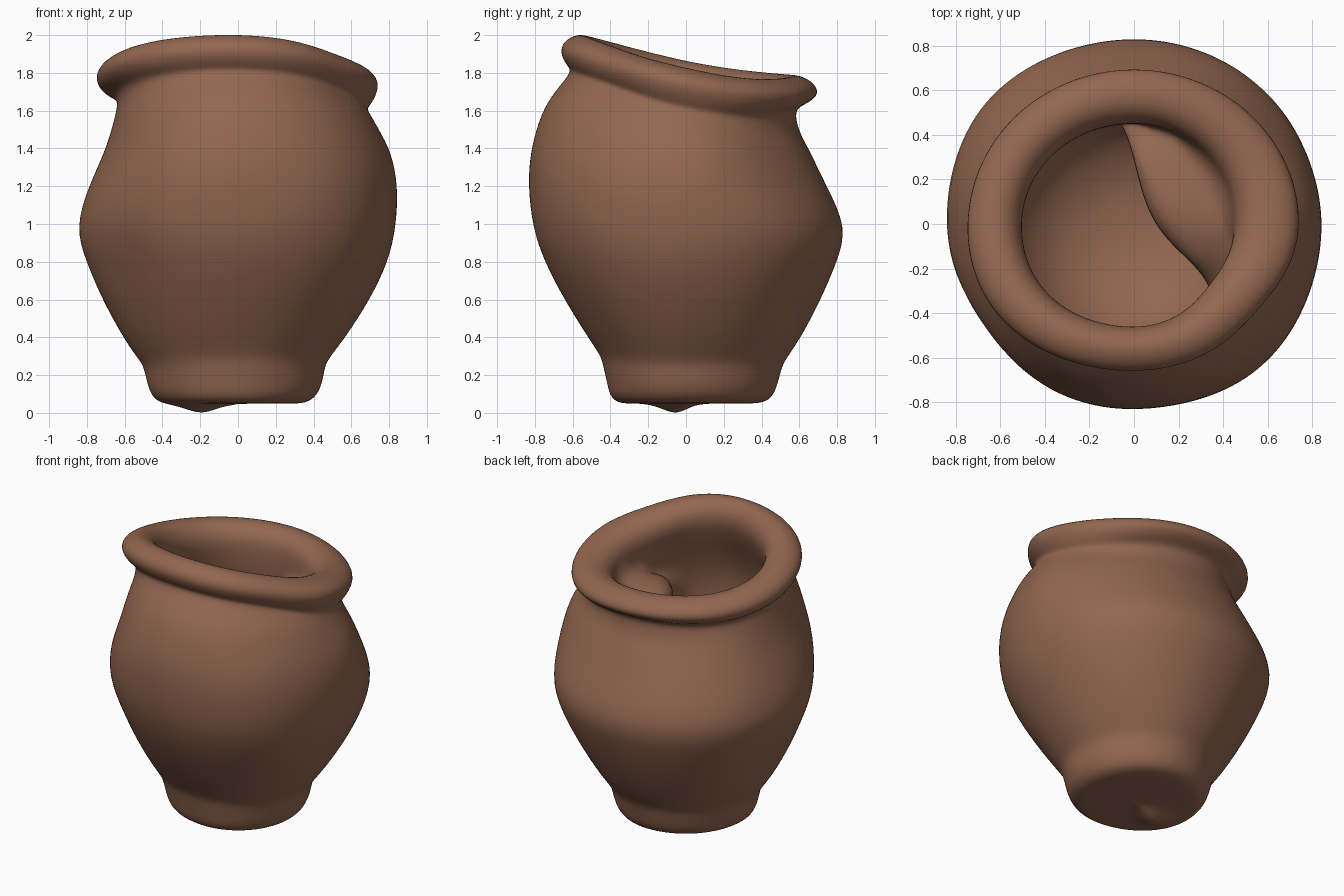
import bpy, bmesh, math

N = 56  # points around each ring


def bump(a, centre, width):
    d = (math.degrees(a) - centre + 180) % 360 - 180
    return math.exp(-(d / width) ** 2)


def near(z, centre, width):
    return math.exp(-((z - centre) / width) ** 2)


def lift(a):
    """Height change of the warped mouth: high at the front, low at the back."""
    s = math.sin(a)
    h = -0.1125 * s + 0.0525 * s * s + 0.05 * s * (s * s - 1)
    return h + .04 * bump(a, 150, 45) - .03 * bump(a, 325, 35)


# ring: z, mouth tilt weight, left, right, front, back
foot_and_body = [
    (0.05, 0, .10, .10, .10, .10), (0.05, 0, .20, .19, .19, .20),
    (0.05, 0, .31, .28, .28, .30),
    (0.05, 0, .41, .36, .36, .41), (0.09, 0, .46, .42, .405, .465),
    (0.17, 0, .485, .45, .42, .49), (0.25, 0, .50, .46, .44, .51),
    (0.30, 0, .54, .49, .45, .54), (0.40, 0, .61, .57, .52, .61),
    (0.60, 0, .72, .70, .645, .715), (0.80, 0, .805, .795, .75, .80),
    (0.98, 0, .862, .835, .81, .855), (1.20, 0, .79, .85, .83, .745),
    (1.38, 0, .705, .815, .82, .66), (1.50, .55, .665, .75, .765, .61),
    (1.57, .85, .645, .71, .69, .59),
]
rim = [
    (1.645, 1, .63, .68, .60, .575), (1.675, 1, .72, .71, .63, .65),
    (1.745, 1, .757, .757, .67, .712), (1.81, 1, .72, .72, .645, .67),
    (1.845, 1, .64, .62, .57, .59), (1.83, 1, .56, .52, .51, .51),
    (1.77, 1, .51, .46, .465, .46), (1.69, 1, .495, .45, .455, .45),
]
cavity = [
    (1.58, .9, .53, .46, .50, .45), (1.45, .4, .58, .48, .61, .46),
    (1.30, 0, .61, .50, .65, .48), (1.10, 0, .61, .52, .62, .50),
    (0.90, 0, .55, .50, .56, .50), (0.72, 0, .43, .42, .44, .42),
    (0.62, 0, .27, .25, .26, .26), (0.58, 0, .10, .10, .10, .10),
]
# how far the inner wall folds inward along one side, per cavity ring
fold = [(.36, .6), (.22, .9), (.09, .95), (.14, .9), (.2, .8), (.2, .6), (.3, 0), (.3, 0)]
ledge = [.1, .2, .25, .2, .1, 0, 0, 0]  # raises the fold into a ledge

bm = bmesh.new()
loops = []
for part, rings in (("body", foot_and_body), ("rim", rim), ("cavity", cavity)):
    for k, (z, w, l, r, f, b) in enumerate(rings):
        loop = []
        for i in range(N):
            a = 2 * math.pi * i / N
            c, s = math.cos(a), math.sin(a)
            g = 1.0
            zz = z + w * lift(a)
            # uneven hand-made roundness
            if part == "body":
                g += .035 * near(z, 1.1, .45) * (bump(a, 140, 25) + bump(a, 310, 25))
                g -= .045 * near(z, .8, .3) * bump(a, 218, 22)
                g += .03 * near(z, 1.3, .25) * bump(a, 235, 30)
                g += .02 * near(z, .95, .2) * bump(a, 40, 30)
                g -= .04 * near(z, 1.35, .2) * bump(a, 42, 25)
            elif part == "rim":
                g -= .05 * bump(a, 322, 22)
                g += .03 * bump(a, 220, 30)
                if k < 2:
                    zz += .02 * bump(a, 90, 40) - .02 * bump(a, 0, 40)
            x = c * (r if c > 0 else l) * g
            y = s * (b if s > 0 else f) * g
            if part == "cavity":
                d, amount = fold[k]
                over = max(0, .906 * x + .423 * y - d + .06 * math.sin(7 * y)) * amount
                x -= .906 * over
                y -= .423 * over
                zz += ledge[k] * min(1, over / .3)
            # small clay nub under the foot
            if part == "body" and k < 4:
                zz -= .065 * math.exp(-((x + .2) ** 2 + (y + .06) ** 2) / .008)
            loop.append(bm.verts.new((x, y, zz)))
        loops.append(loop)

# skin the rings and close the underside and the inner floor
for p, q in zip(loops, loops[1:]):
    for i in range(N):
        j = (i + 1) % N
        bm.faces.new((p[i], p[j], q[j], q[i]))
bm.faces.new(loops[0][::-1])
bm.faces.new(loops[-1])
bmesh.ops.recalc_face_normals(bm, faces=bm.faces[:])
for face in bm.faces:
    face.smooth = True

mesh = bpy.data.meshes.new("clay_pot")
bm.to_mesh(mesh)
bm.free()
pot = bpy.data.objects.new("clay_pot", mesh)
bpy.context.collection.objects.link(pot)

clay = bpy.data.materials.new("brown clay")
clay.diffuse_color = (0.29, 0.135, 0.08, 1)
mesh.materials.append(clay)

smooth = pot.modifiers.new("smooth", 'SUBSURF')
smooth.levels = smooth.render_levels = 2
